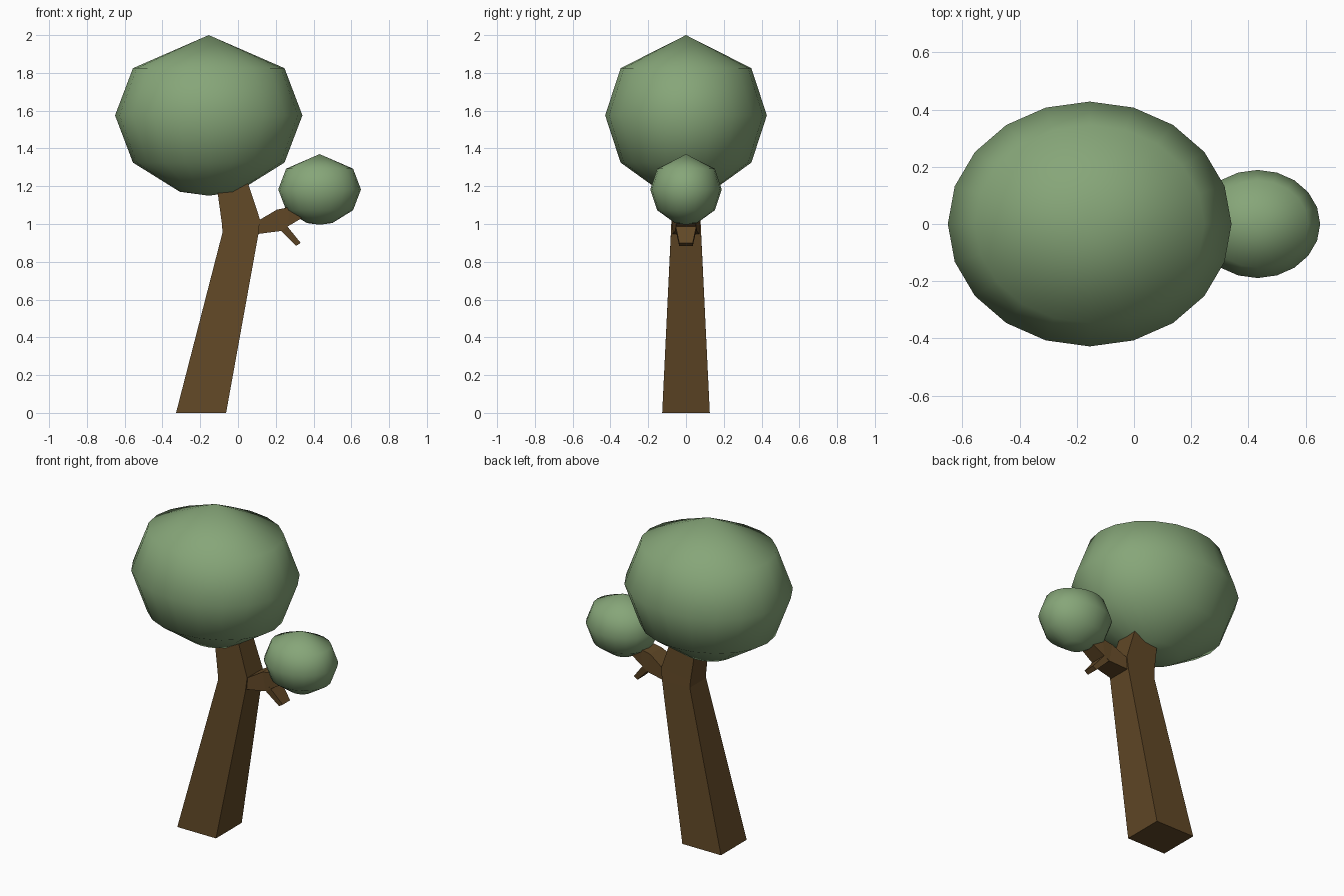
import bpy, bmesh
from math import sin, cos, radians, pi

if "Cube" in bpy.data.objects:
    bpy.data.objects.remove(bpy.data.objects["Cube"])


def material(name, color):
    m = bpy.data.materials.new(name)
    m.diffuse_color = color
    m.use_nodes = True
    m.node_tree.nodes["Principled BSDF"].inputs["Base Color"].default_value = m.diffuse_color
    return m


bark = material("bark", (0.12, 0.065, 0.02, 1))
leaf = material("leaf", (0.24, 0.38, 0.19, 1))


def finish(name, bm, mat, smooth):
    bmesh.ops.recalc_face_normals(bm, faces=bm.faces)
    for f in bm.faces:
        f.smooth = smooth
    me = bpy.data.meshes.new(name)
    bm.to_mesh(me)
    bm.free()
    me.materials.append(mat)
    ob = bpy.data.objects.new(name, me)
    bpy.context.collection.objects.link(ob)
    return ob


def skin(bm, rings):
    for a, b in zip(rings, rings[1:]):
        n = len(a)
        for i in range(n):
            j = (i + 1) % n
            bm.faces.new((a[i], a[j], b[j], b[i]))


def limb(name, sections):
    """Four-sided limb; each section is two (x, z) edges and a half width in y."""
    bm = bmesh.new()
    rings = []
    for (x0, z0), (x1, z1), w in sections:
        rings.append([bm.verts.new(p) for p in
                      ((x0, -w, z0), (x1, -w, z1), (x1, w, z1), (x0, w, z0))])
    skin(bm, rings)
    bm.faces.new(rings[0])
    bm.faces.new(rings[-1])
    return finish(name, bm, bark, False)


def foliage(name, center, radii, segments=20):
    """Ellipsoid with a wide pointed cap on top and a rounded underside."""
    cx, cy, cz = center
    rx, ry, rz = radii
    bm = bmesh.new()
    rings = []
    for lat in (-72, -36, 0, 36):
        c, s = cos(radians(lat)), sin(radians(lat))
        rings.append([bm.verts.new((cx + rx * c * cos(2 * pi * i / segments),
                                    cy + ry * c * sin(2 * pi * i / segments),
                                    cz + rz * s)) for i in range(segments)])
    skin(bm, rings)
    for ring, z in ((rings[0], cz - rz), (rings[-1], cz + rz)):
        pole = bm.verts.new((cx, cy, z))
        for i in range(segments):
            bm.faces.new((ring[i], ring[(i + 1) % segments], pole))
    return finish(name, bm, leaf, True)


# Leaning trunk that bends back at the fork
limb("trunk", [((-0.328, 0), (-0.063, 0), 0.126),
               ((-0.082, 0.955), (0.108, 0.947), 0.08),
               ((-0.085, 1.0), (0.116, 1.025), 0.077),
               ((-0.118, 1.24), (0.045, 1.24), 0.068)])

# Side branch and its short twig
limb("branch", [((0.09, 1.01), (0.09, 0.947), 0.072),
                ((0.118, 1.024), (0.11, 0.948), 0.07),
                ((0.206, 1.076), (0.228, 0.963), 0.056),
                ((0.275, 1.09), (0.26, 0.985), 0.054),
                ((0.36, 1.11), (0.36, 1.045), 0.045)])
limb("twig", [((0.215, 0.985), (0.245, 1.0), 0.055),
              ((0.228, 0.963), (0.262, 0.986), 0.054),
              ((0.307, 0.884), (0.332, 0.90), 0.036)])

# Leaf crowns
foliage("main_crown", (-0.155, 0, 1.575), (0.496, 0.428, 0.425))
foliage("small_crown", (0.432, 0, 1.183), (0.219, 0.189, 0.187))
